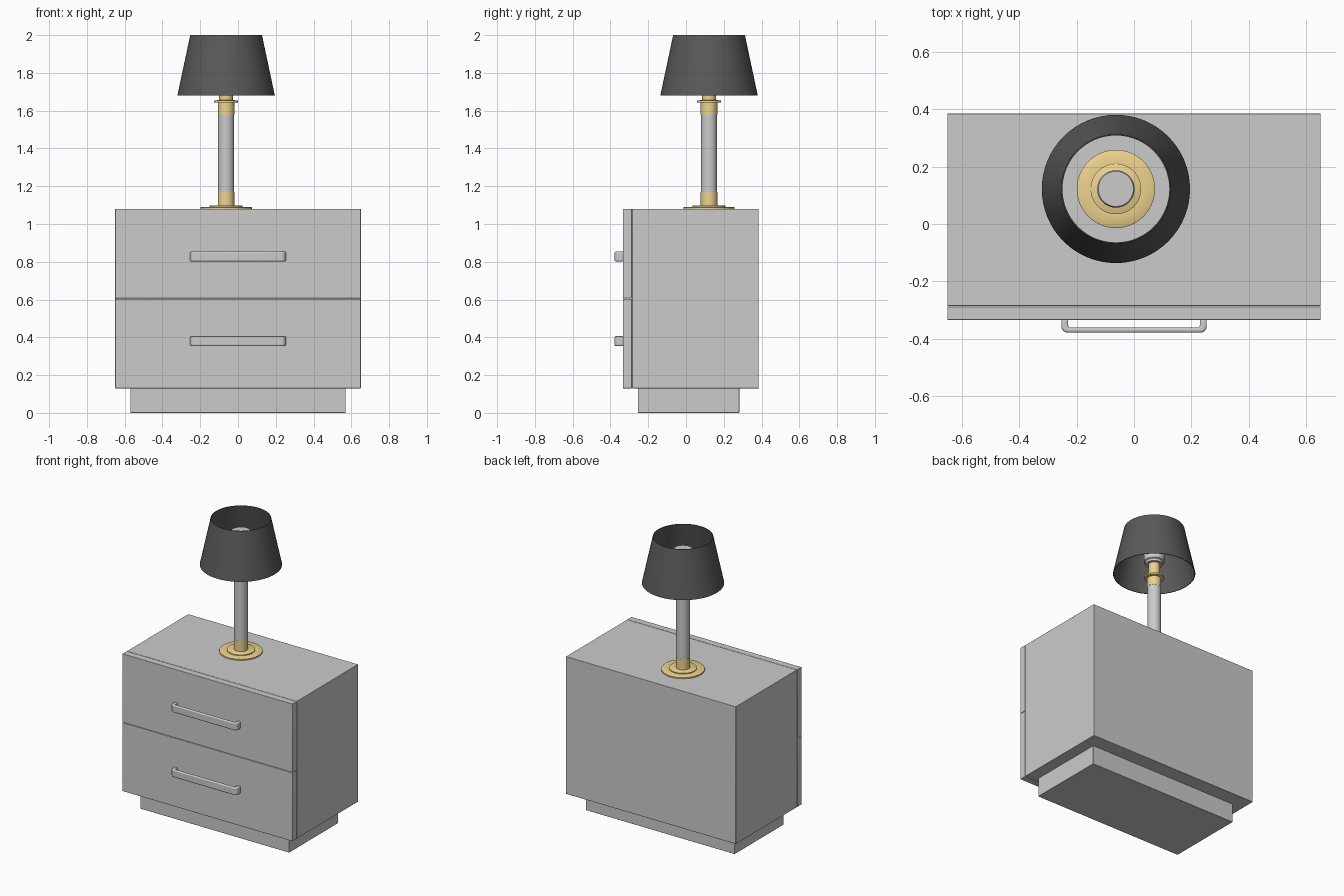
import bpy, bmesh, math

if "Cube" in bpy.data.objects:
    bpy.data.objects.remove(bpy.data.objects["Cube"])


def material(name, rgb):
    m = bpy.data.materials.new(name)
    m.diffuse_color = (*rgb, 1)
    m.use_nodes = True
    m.node_tree.nodes["Principled BSDF"].inputs["Base Color"].default_value = m.diffuse_color
    return m


brass = material("brass", (0.85, 0.65, 0.27))
charcoal = material("charcoal", (0.1, 0.1, 0.1))


def finish(bm, name, mat=None, bevel=0, segments=2):
    bmesh.ops.recalc_face_normals(bm, faces=bm.faces)
    me = bpy.data.meshes.new(name)
    bm.to_mesh(me)
    bm.free()
    ob = bpy.data.objects.new(name, me)
    bpy.context.collection.objects.link(ob)
    if mat:
        me.materials.append(mat)
    if bevel:
        b = ob.modifiers.new("bevel", 'BEVEL')
        b.width, b.segments = bevel, segments
        b.limit_method, b.angle_limit = 'ANGLE', math.radians(50)
    bpy.ops.object.select_all(action='DESELECT')
    ob.select_set(True)
    bpy.context.view_layer.objects.active = ob
    bpy.ops.object.shade_smooth_by_angle(angle=math.radians(35))
    return ob


def box(name, x, y, z, bevel=0.002):
    bm = bmesh.new()
    bmesh.ops.create_cube(bm, size=1)
    for v in bm.verts:
        v.co = [(lo + hi) / 2 + c * (hi - lo) for c, (lo, hi) in zip(v.co, (x, y, z))]
    return finish(bm, name, bevel=bevel)


LAMP_X, LAMP_Y = -0.063, 0.122


def lathe(name, profile, mat=None, steps=64):
    """Revolve (radius, z) points around the lamp axis; radius 0 closes the end."""
    bm = bmesh.new()
    pts = [bm.verts.new((LAMP_X + r, LAMP_Y, z)) for r, z in profile]
    edges = [bm.edges.new(p) for p in zip(pts, pts[1:])]
    bmesh.ops.spin(bm, geom=pts + edges, cent=(LAMP_X, LAMP_Y, 0), axis=(0, 0, 1),
                   angle=math.tau, steps=steps)
    bmesh.ops.remove_doubles(bm, verts=bm.verts, dist=1e-5)
    return finish(bm, name, mat)


def handle(name, z):
    """Flat U-shaped pull with rounded corners and softened edges."""
    half, front, back, t, h = 0.253, -0.378, -0.331, 0.018, 0.026

    def u_path(x, y, r):
        right = [(x - r + r * math.sin(a), y + r - r * math.cos(a))
                 for a in [math.pi / 2 * i / 6 for i in range(7)]]
        right.append((x, back))
        return [(-px, py) for px, py in reversed(right)] + right

    outline = u_path(half, front, 0.022) + u_path(half - 0.024, front + t, 0.008)[::-1]
    bm = bmesh.new()
    face = bm.faces.new([bm.verts.new((x, y, z - h)) for x, y in outline])
    ext = bmesh.ops.extrude_face_region(bm, geom=[face])
    for v in ext["geom"]:
        if isinstance(v, bmesh.types.BMVert):
            v.co.z += 2 * h
    return finish(bm, name, bevel=0.007, segments=4)


# Cabinet: plinth, carcass and two flush drawer fronts
box("plinth", (-0.57, 0.57), (-0.255, 0.282), (0, 0.132))
box("cabinet_body", (-0.65, 0.65), (-0.285, 0.384), (0.13, 1.08))
for label, z0, z1, hz in (("lower", 0.13, 0.604, 0.38), ("upper", 0.606, 1.08, 0.828)):
    box(label + "_drawer_front", (-0.65, 0.65), (-0.334, -0.287), (z0, z1))
    handle(label + "_drawer_handle", hz)

# Lamp foot, stem and collars
lathe("lamp_foot", [(0, 1.079), (0.136, 1.079), (0.136, 1.088), (0.133, 1.09), (0.088, 1.09),
                    (0.088, 1.096), (0.085, 1.098), (0, 1.098)], brass)
lathe("lower_collar", [(0, 1.097), (0.044, 1.097), (0.044, 1.17), (0, 1.17)], brass)
lathe("lamp_stem", [(0, 1.17), (0.043, 1.17), (0.043, 1.58), (0, 1.58)])
lathe("upper_collar", [(0, 1.58), (0.044, 1.58), (0.044, 1.642), (0.063, 1.644), (0.063, 1.654),
                       (0.037, 1.656), (0.037, 1.75), (0, 1.75)], brass)

# Bulb holder inside the shade
lathe("bulb", [(0, 1.745), (0.055, 1.745), (0.057, 1.76), (0.065, 1.765), (0.065, 1.905),
               (0.061, 1.912), (0, 1.912)])

# Thin open-ended tapered shade
lathe("lamp_shade", [(0.258, 1.68), (0.19, 2.0), (0.186, 2.0), (0.254, 1.68), (0.258, 1.68)], charcoal)
